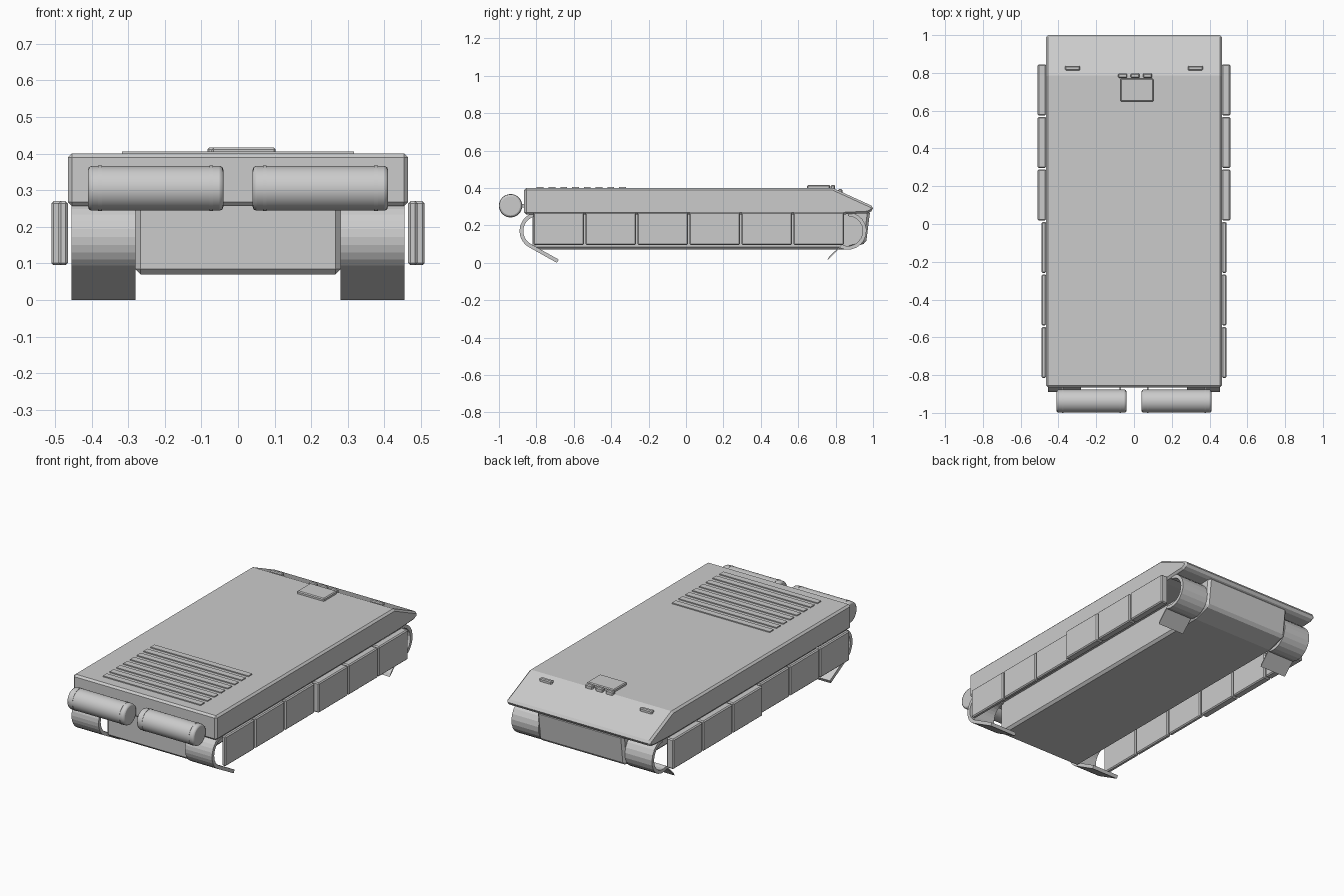
import bpy, bmesh, math
from math import cos, sin, radians

if "Cube" in bpy.data.objects:
    bpy.data.objects.remove(bpy.data.objects["Cube"])


def finish(bm, name, bevel=0.0, segments=1):
    bmesh.ops.recalc_face_normals(bm, faces=bm.faces)
    me = bpy.data.meshes.new(name)
    bm.to_mesh(me)
    bm.free()
    ob = bpy.data.objects.new(name, me)
    bpy.context.collection.objects.link(ob)
    if bevel:
        m = ob.modifiers.new("bevel", 'BEVEL')
        m.width, m.segments = bevel, segments
        m.limit_method, m.angle_limit = 'ANGLE', radians(30)
    return ob


def extrude_yz(name, profile, x0, x1, bevel=0.0):
    """Closed (y, z) profile extruded along x."""
    bm = bmesh.new()
    face = bm.faces.new([bm.verts.new((x0, y, z)) for y, z in profile])
    ext = bmesh.ops.extrude_face_region(bm, geom=[face])
    verts = [g for g in ext['geom'] if isinstance(g, bmesh.types.BMVert)]
    bmesh.ops.translate(bm, verts=verts, vec=(x1 - x0, 0, 0))
    return finish(bm, name, bevel)


def box(name, lo, hi, bevel=0.0):
    bm = bmesh.new()
    bmesh.ops.create_cube(bm, size=1)
    for v in bm.verts:
        v.co = [(a + b) / 2 + c * (b - a) for a, b, c in zip(lo, hi, v.co)]
    return finish(bm, name, bevel)


def cylinder_x(name, x0, x1, y, z, r, bevel=0.0):
    bm = bmesh.new()
    bmesh.ops.create_cone(bm, cap_ends=True, segments=32, radius1=r, radius2=r, depth=x1 - x0)
    for v in bm.verts:
        v.co = (v.co.z + (x0 + x1) / 2, y + v.co.x, z + v.co.y)
    ob = finish(bm, name, bevel, 2)
    bpy.ops.object.select_all(action='DESELECT')
    ob.select_set(True)
    bpy.context.view_layer.objects.active = ob
    bpy.ops.object.shade_smooth_by_angle(angle=radians(30))
    return ob


def mudguard(name, side, cy, cz, r, a0, a1, flap_end, thick=0.02):
    """Thin curved guard around the track end, finished by a straight flap."""
    n = 12
    angles = [radians(a0 + (a1 - a0) * i / n) for i in range(n + 1)]
    outer = [(cy + r * cos(a), cz + r * sin(a)) for a in angles]
    inner = [(cy + (r - thick) * cos(a), cz + (r - thick) * sin(a)) for a in angles]
    dy, dz = flap_end[0] - outer[-1][0], flap_end[1] - outer[-1][1]
    tip = (inner[-1][0] + dy, inner[-1][1] + dz)
    x = sorted((side * 0.28, side * 0.455))
    extrude_yz(name, outer + [flap_end, tip] + inner[::-1], *x)


# Upper hull with sloped nose
extrude_yz("upper_hull", [(-0.865, 0.257), (-0.865, 0.4), (0.785, 0.4),
                          (1.0, 0.302), (1.0, 0.28), (0.97, 0.265), (0.8, 0.257)],
           -0.465, 0.465, 0.018)

# Lower hull tub between the tracks
extrude_yz("lower_hull", [(-0.82, 0.07), (-0.82, 0.28), (0.985, 0.28),
                          (0.963, 0.105), (0.85, 0.07)], -0.28, 0.28, 0.014)

for s, label in ((1, "right"), (-1, "left")):
    # Mudguards at both track ends
    mudguard("rear_mudguard_" + label, s, -0.79, 0.17, 0.1, 90, 242, (-0.69, 0.0))
    mudguard("front_mudguard_" + label, s, 0.865, 0.17, 0.1, 90, -115, (0.755, 0.012))

    # Side skirt panels, the front three thicker
    for i in range(6):
        y = -0.68 + 0.278 * i
        x = sorted((s * 0.465, s * (0.51 if i > 2 else 0.49)))
        box(f"skirt_{label}_{i}", (x[0], y - 0.135, 0.095), (x[1], y + 0.135, 0.27), 0.006)

    # Fuel drums with straps
    x0, x1 = sorted((s * 0.04, s * 0.41))
    cylinder_x("fuel_drum_" + label, x0, x1, -0.938, 0.305, 0.061, 0.01)
    for k in (0.073, 0.377):
        cylinder_x(f"drum_strap_{label}_{k}", s * k - 0.005, s * k + 0.005, -0.938, 0.305, 0.0625)

    # Drum brackets tying the drums to the rear plate
    for k in (0.073, 0.377):
        box(f"drum_bracket_{label}_{k}", (s * k - 0.005, -0.89, 0.295), (s * k + 0.005, -0.86, 0.315))

    # Headlights on the nose slope
    box("headlight_" + label, (s * 0.325 - 0.04, 0.813, 0.36), (s * 0.325 + 0.04, 0.837, 0.394), 0.005)

# Engine deck slats
for i in range(8):
    y = -0.78 + 0.063 * i
    box(f"deck_slat_{i}", (-0.317, y - 0.018, 0.39), (0.317, y + 0.018, 0.406))

# Driver hatch and its periscopes
box("driver_hatch", (-0.072, 0.648, 0.39), (0.103, 0.77, 0.416), 0.005)
for i, x in enumerate((-0.06, 0.006, 0.072)):
    box(f"periscope_{i}", (x - 0.024, 0.773, 0.385), (x + 0.024, 0.797, 0.416), 0.005)
